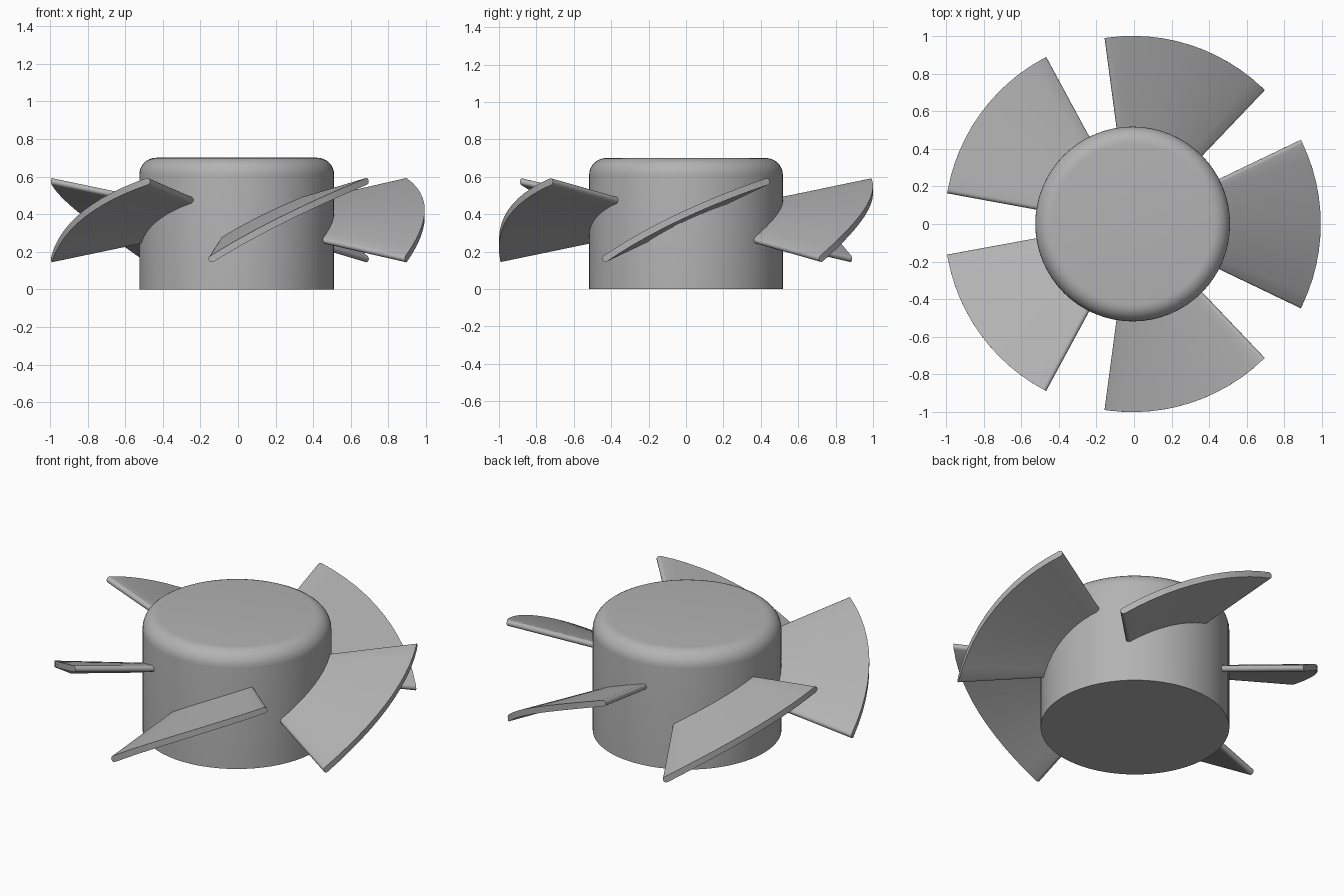
import bpy, bmesh
from math import sin, cos, pi, radians, atan2, hypot

if "Cube" in bpy.data.objects:
    bpy.data.objects.remove(bpy.data.objects["Cube"], do_unlink=True)

CENTRE_X = -0.007
HUB_R, HUB_H, FILLET = 0.518, 0.70, 0.09
BLADES, TIP_R, ROOT_R = 5, 1.0, 0.47
HALF_ANGLE = radians(25.6)
MID_Z, RISE, CAMBER, HALF_T = 0.368, 0.206, 0.035, 0.018

grey = bpy.data.materials.new("plain grey")
grey.use_nodes = True
colour = (0.45, 0.45, 0.45, 1)
grey.diffuse_color = colour
grey.node_tree.nodes["Principled BSDF"].inputs["Base Color"].default_value = colour


def finish(bm, name):
    bmesh.ops.recalc_face_normals(bm, faces=bm.faces)
    mesh = bpy.data.meshes.new(name)
    bm.to_mesh(mesh)
    bm.free()
    mesh.materials.append(grey)
    obj = bpy.data.objects.new(name, mesh)
    obj.location.x = CENTRE_X
    bpy.context.collection.objects.link(obj)
    bpy.ops.object.select_all(action='DESELECT')
    obj.select_set(True)
    bpy.context.view_layer.objects.active = obj
    bpy.ops.object.shade_smooth_by_angle(angle=radians(40))
    return obj


# Hub: a cylinder with a rounded upper rim
bm = bmesh.new()
bmesh.ops.create_cone(bm, cap_ends=True, segments=64, radius1=HUB_R,
                      radius2=HUB_R, depth=HUB_H)
bmesh.ops.translate(bm, verts=bm.verts, vec=(0, 0, HUB_H / 2))
rim = [e for e in bm.edges if all(v.co.z > HUB_H - 0.01 for v in e.verts)]
bmesh.ops.bevel(bm, geom=rim, offset=FILLET, segments=8, profile=0.5,
                affect='EDGES')
finish(bm, "hub")


def blade_section(r, steps=12, cap_steps=6):
    """Closed outline at radius r, as (arc length, height) pairs."""
    us = [-1 + 2 * i / steps for i in range(steps + 1)]

    def point(u, turn):
        s = r * HALF_ANGLE * u
        z = MID_Z + r * (RISE * u + CAMBER * (1 - u * u))
        a = atan2(RISE - 2 * CAMBER * u, HALF_ANGLE) + turn
        return s + HALF_T * cos(a), z + HALF_T * sin(a)

    turns = [pi / 2 - pi * i / cap_steps for i in range(1, cap_steps)]
    top = [point(u, pi / 2) for u in us]
    lead = [point(1, t) for t in turns]
    under = [point(u, -pi / 2) for u in reversed(us)]
    trail = [point(-1, t - pi) for t in turns]
    return top + lead + under + trail


# Blades: pitched, cambered sheets with rounded radial edges
for n in range(BLADES):
    bm = bmesh.new()
    loops = []
    for r in (ROOT_R, TIP_R):
        ring = []
        for s, z in blade_section(r):
            a = s / r + n * 2 * pi / BLADES
            ring.append(bm.verts.new((r * cos(a), r * sin(a), z)))
        loops.append(ring)
    inner, outer = loops
    count = len(inner)
    for i in range(count):
        j = (i + 1) % count
        bm.faces.new((inner[i], inner[j], outer[j], outer[i]))
    # Close both ends with triangles that follow the curved outline
    for ring in loops:
        edges = [bm.edges.get((ring[i], ring[(i + 1) % count]))
                 for i in range(count)]
        # strips between upper and lower edges, plus a fan at each tip
        for i in range(12):
            k = 12 + 5 + 13 - 1 - i
            bm.faces.new((ring[i], ring[i + 1], ring[k], ring[k + 1]))
        bm.faces.new(ring[12:12 + 7])
        bm.faces.new(ring[30:] + [ring[0], ring[30 - 0]][:1])
    finish(bm, f"blade_{n + 1}")
